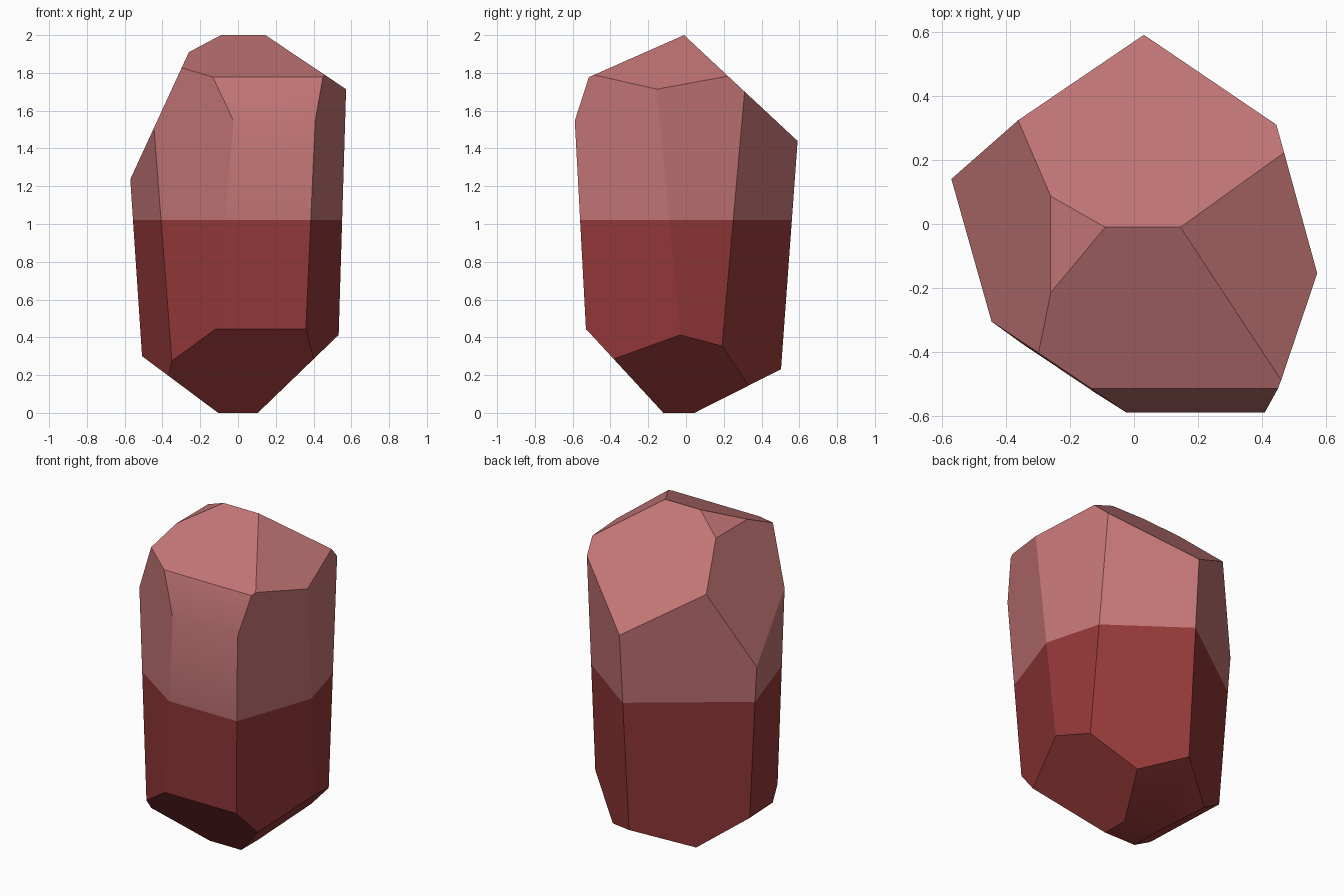
import bpy, bmesh, math
from mathutils import Vector

if "Cube" in bpy.data.objects:
    bpy.data.objects.remove(bpy.data.objects["Cube"])

SPLIT = 1.02  # height where the colour changes


def material(name, rgb):
    m = bpy.data.materials.new(name)
    m.diffuse_color = (*rgb, 1.0)
    m.use_nodes = True
    m.node_tree.nodes["Principled BSDF"].inputs["Base Color"].default_value = m.diffuse_color
    return m


def cut(bm, normal, offset):
    """Keep the side where normal . p <= offset and cap the cut."""
    n = Vector(normal)
    co = n * (offset / n.length_squared)
    res = bmesh.ops.bisect_plane(bm, geom=bm.verts[:] + bm.edges[:] + bm.faces[:],
                                 dist=1e-5, plane_co=co, plane_no=n.normalized(),
                                 clear_outer=True)
    rim = [e for e in res["geom_cut"] if isinstance(e, bmesh.types.BMEdge)]
    if len(rim) > 2:
        bmesh.ops.contextual_create(bm, geom=rim)


bm = bmesh.new()
bmesh.ops.create_cube(bm, size=6)

# seven long sides, most leaning slightly outward: (nx, ny, lean, offset)
sides = [
    (0.0, -1.0, 0.0535, 0.506),
    (0.943, -0.332, 0.06, 0.488),
    (0.964, 0.265, 0.004, 0.504),
    (0.588, 0.811, 0.06, 0.411),
    (-0.587, 0.81, 0.058, 0.377),
    (-0.953, -0.303, 0.0566, 0.431),
    (-0.559, -0.829, -0.003, 0.506),
]
for nx, ny, lean, d in sides:
    cut(bm, (nx, ny, -lean), d)

# top facets: direction, slope, start distance and start height
tops = [
    (0, -1, 0.441, 0.01, 2.0),
    (0, 1, 0.933, -0.01, 2.0),
    (1, 0, 0.67, 0.145, 2.0),
    (-1, 0, 0.53, 0.09, 2.0),
    (-1, 0, 2.17, 0.26, 1.91),
    (0, -1, 3.1, 0.515, 1.775),
]
for dx, dy, s, start, z in tops:
    cut(bm, (dx * s, dy * s, 1), z + s * start)

# bottom facets around a small flat base
bottoms = [(0, -1, 1.085, 0.12), (0, 1, 0.505, 0.045),
           (1, 0, 0.965, 0.105), (-1, 0, 0.745, 0.105)]
for dx, dy, s, start in bottoms:
    cut(bm, (dx * s, dy * s, -1), s * start)
cut(bm, (0, 0, -1), 0)

# colour band at mid height
bmesh.ops.bisect_plane(bm, geom=bm.verts[:] + bm.edges[:] + bm.faces[:], dist=1e-5,
                       plane_co=(0, 0, SPLIT), plane_no=(0, 0, 1))
bmesh.ops.recalc_face_normals(bm, faces=bm.faces[:])
for f in bm.faces:
    f.material_index = 1 if f.calc_center_median().z > SPLIT else 0

mesh = bpy.data.meshes.new("crystal")
bm.to_mesh(mesh)
bm.free()
mesh.materials.append(material("deep red", (0.30, 0.04, 0.04)))
mesh.materials.append(material("pale red", (0.55, 0.18, 0.18)))
crystal = bpy.data.objects.new("crystal", mesh)
bpy.context.collection.objects.link(crystal)
bpy.context.view_layer.objects.active = crystal
crystal.select_set(True)
bpy.ops.object.shade_smooth_by_angle(angle=math.radians(30))
